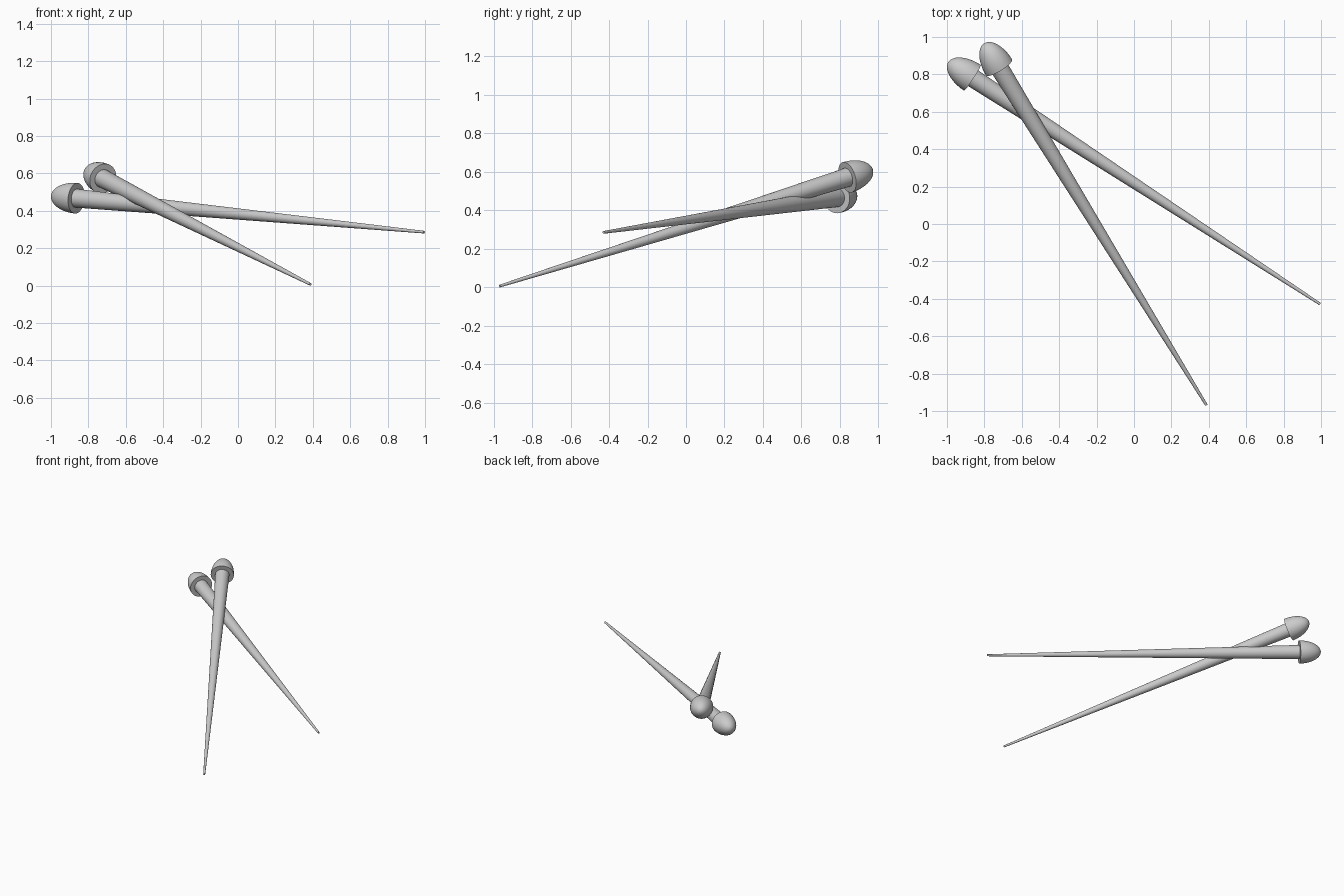
import bpy, math
from mathutils import Vector

if "Cube" in bpy.data.objects:
    bpy.data.objects.remove(bpy.data.objects["Cube"])

SIDES = 32

def lathe(name, profile, origin, axis):
    """Revolve (radius, height) points about the axis; radius 0 makes a pole."""
    verts, faces, rings = [], [], []
    for r, h in profile:
        n = 1 if r == 0 else SIDES
        rings.append(range(len(verts), len(verts) + n))
        for i in range(n):
            t = 2 * math.pi * i / SIDES
            verts.append((r * math.cos(t), r * math.sin(t), h))
    for a, b in zip(rings, rings[1:]):
        for i in range(SIDES):
            j = (i + 1) % SIDES
            if len(a) == 1:
                faces.append((a[0], b[j], b[i]))
            elif len(b) == 1:
                faces.append((a[i], a[j], b[0]))
            else:
                faces.append((a[i], a[j], b[j], b[i]))
    mesh = bpy.data.meshes.new(name)
    mesh.from_pydata(verts, [], faces)
    obj = bpy.data.objects.new(name, mesh)
    bpy.context.collection.objects.link(obj)
    obj.location = origin
    obj.rotation_euler = axis.to_track_quat('Z', 'Y').to_euler()
    bpy.ops.object.select_all(action='DESELECT')
    obj.select_set(True)
    bpy.context.view_layer.objects.active = obj
    bpy.ops.object.shade_smooth_by_angle(angle=math.radians(40))
    return obj

def needle(label, tip, head):
    tip, head = Vector(tip), Vector(head)
    axis = head - tip
    length = axis.length
    # Tapered shaft, blunt at the tip and sunk slightly into the cap
    lathe(label + "_shaft",
          [(0, 0), (0.007, 0), (0.05, length), (0.05, length + 0.03), (0, length + 0.03)],
          tip, axis)
    # Domed cap with a flat underside
    dome = [(0.082 * math.cos(k * math.pi / 24), 0.154 * math.sin(k * math.pi / 24))
            for k in range(12)]
    lathe(label + "_cap", [(0, 0)] + dome + [(0, 0.154)], head, axis)

# Two crossed needles
needle("upper_needle", (0.387, -0.968, 0.007), (-0.722, 0.838, 0.572))
needle("lower_needle", (0.995, -0.428, 0.286), (-0.864, 0.782, 0.467))
